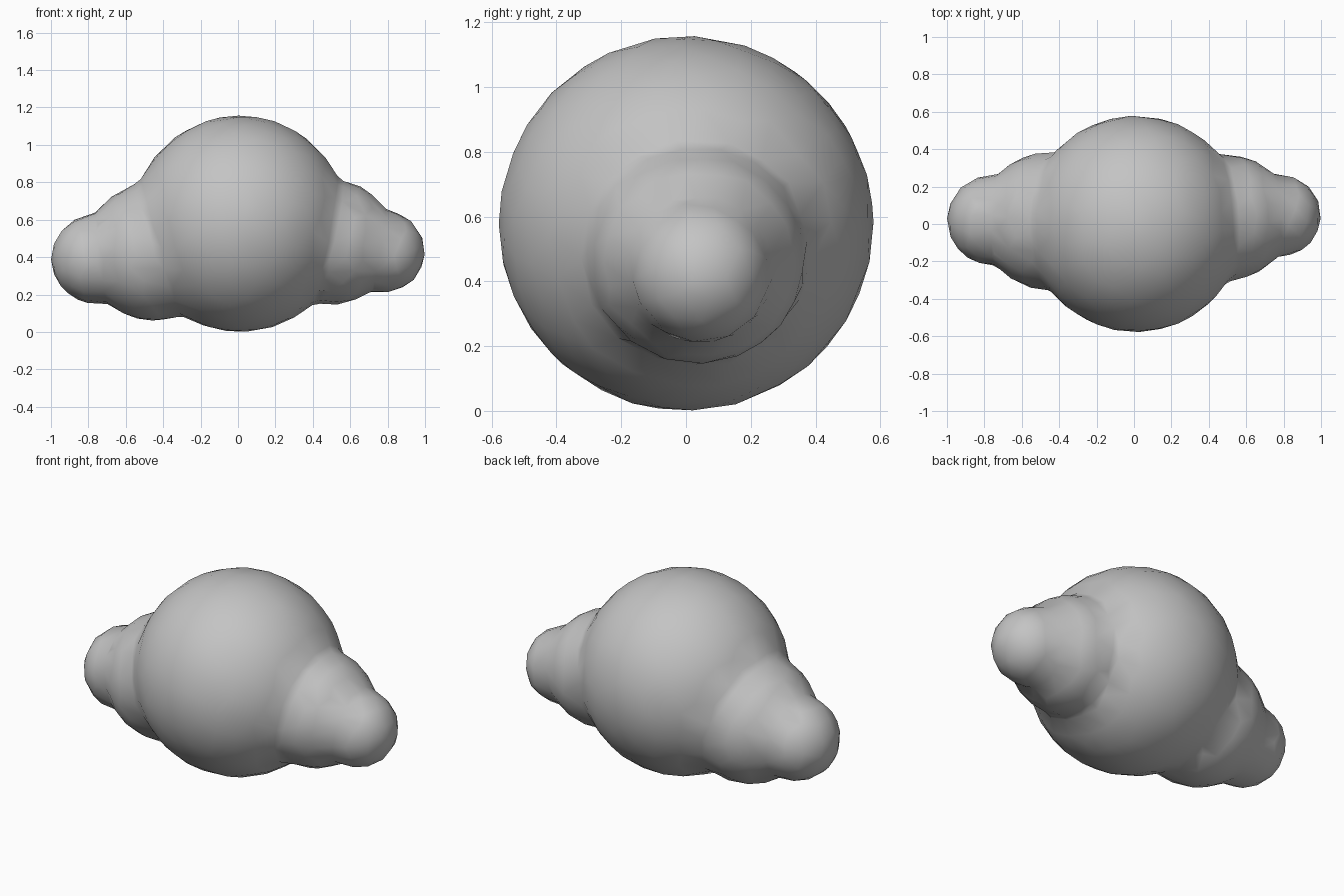
import bpy
import bmesh
from mathutils import Matrix

cube = bpy.data.objects.get("Cube")
if cube:
    bpy.data.objects.remove(cube, do_unlink=True)

# Single soft grey colour
grey = bpy.data.materials.new("soft grey")
grey.use_nodes = True
colour = (0.55, 0.55, 0.55, 1)
grey.diffuse_color = colour
grey.node_tree.nodes["Principled BSDF"].inputs["Base Color"].default_value = colour

# Puffs of the cloud: centre and radius
PUFFS = [
    ((0.01, 0.0, 0.578), 0.578),     # main puff
    ((-0.45, 0.015, 0.43), 0.37),    # right middle puff
    ((-0.76, 0.02, 0.39), 0.24),     # right end puff
    ((0.5, 0.035, 0.48), 0.335),     # left middle puff
    ((0.78, 0.045, 0.43), 0.22),     # left end puff
]

bm = bmesh.new()
for centre, radius in PUFFS:
    bmesh.ops.create_icosphere(bm, subdivisions=5, radius=radius,
                               matrix=Matrix.Translation(centre))
for face in bm.faces:
    face.smooth = True
mesh = bpy.data.meshes.new("cloud")
bm.to_mesh(mesh)
bm.free()
mesh.materials.append(grey)
cloud = bpy.data.objects.new("cloud", mesh)
bpy.context.collection.objects.link(cloud)

# Fuse the puffs into one skin, soften the creases, then reduce to a low-poly mesh
fuse = cloud.modifiers.new("fuse", 'REMESH')
fuse.mode = 'VOXEL'
fuse.voxel_size = 0.035
fuse.use_smooth_shade = True
soften = cloud.modifiers.new("soften", 'SMOOTH')
soften.factor = 0.5
soften.iterations = 3
reduce = cloud.modifiers.new("reduce", 'DECIMATE')
reduce.ratio = 0.08
